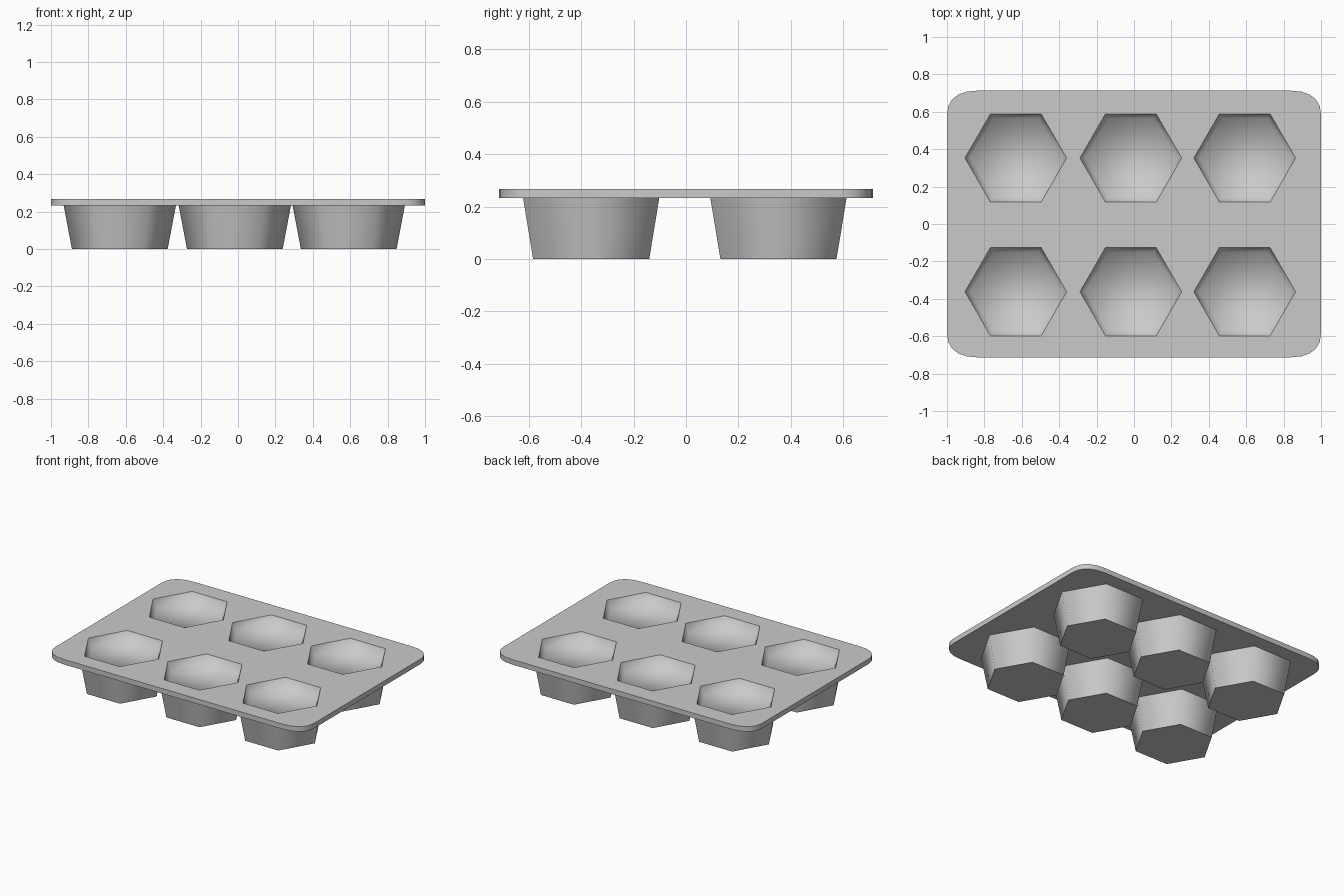
import bpy, bmesh
from math import cos, sin, pi, radians

cube = bpy.data.objects.get("Cube")
if cube:
    bpy.data.objects.remove(cube)

PLATE_BOTTOM, PLATE_TOP, FLOOR = 0.232, 0.267, 0.207
COLUMNS = {"right": -0.632, "middle": -0.017, "left": 0.592}
ROWS = {"front": -0.362, "back": 0.353}

grey = bpy.data.materials.new("plain grey")
grey.use_nodes = True
grey.diffuse_color = (0.59, 0.59, 0.59, 1)
grey.node_tree.nodes["Principled BSDF"].inputs["Base Color"].default_value = (0.59, 0.59, 0.59, 1)


def hexagon(bm, cx, cy, radius, z):
    return [bm.verts.new((cx + radius * cos(i * pi / 3), cy + radius * sin(i * pi / 3), z))
            for i in range(6)]


def rounded_outline(bm, z, steps=5):
    """Rectangle with full, slightly squared corners."""
    hx, hy, rx, ry = 1.0, 0.713, 0.165, 0.13
    verts = []
    for q, (sx, sy) in enumerate([(1, 1), (-1, 1), (-1, -1), (1, -1)]):
        for i in range(steps + 1):
            a = (q + i / steps) * pi / 2
            verts.append(bm.verts.new((sx * (hx - rx + rx * abs(cos(a)) ** 0.85),
                                       sy * (hy - ry + ry * abs(sin(a)) ** 0.85), z)))
    return verts


def bridge(bm, lower, upper):
    for i in range(len(lower)):
        j = (i + 1) % len(lower)
        bm.faces.new((lower[i], lower[j], upper[j], upper[i]))


def loop_edges(bm, verts):
    return [bm.edges.get(pair) or bm.edges.new(pair)
            for pair in zip(verts, verts[1:] + verts[:1])]


def finish(bm, name):
    mesh = bpy.data.meshes.new(name)
    bm.to_mesh(mesh)
    bm.free()
    mesh.materials.append(grey)
    obj = bpy.data.objects.new(name, mesh)
    bpy.context.collection.objects.link(obj)
    bpy.ops.object.select_all(action="DESELECT")
    obj.select_set(True)
    bpy.context.view_layer.objects.active = obj
    bpy.ops.object.shade_smooth_by_angle(angle=radians(70))


# Flat plate with six hexagonal openings
bm = bmesh.new()
outlines = []
for z, radius, up in ((PLATE_BOTTOM, 0.30, -1), (PLATE_TOP, 0.272, 1)):
    outline = rounded_outline(bm, z)
    edges = loop_edges(bm, outline)
    for cx in COLUMNS.values():
        for cy in ROWS.values():
            edges += loop_edges(bm, hexagon(bm, cx, cy, radius, z))
    filled = bmesh.ops.triangle_fill(bm, edges=edges, use_beauty=True, normal=(0, 0, up))
    for face in filled["geom"]:
        if isinstance(face, bmesh.types.BMFace):
            face.normal_update()
            if face.normal.z * up < 0:
                face.normal_flip()
    outlines.append(outline)
bridge(bm, *outlines)
finish(bm, "tray_plate")

# Tapered cups: outer wall and base, inner wall and raised floor
for row, cy in ROWS.items():
    for column, cx in COLUMNS.items():
        bm = bmesh.new()
        base = hexagon(bm, cx, cy, 0.256, 0)
        bridge(bm, base, hexagon(bm, cx, cy, 0.30, PLATE_BOTTOM))
        bm.faces.new(base[::-1])
        floor = hexagon(bm, cx, cy, 0.243, FLOOR)
        bridge(bm, hexagon(bm, cx, cy, 0.272, PLATE_TOP), floor)
        bm.faces.new(floor)
        finish(bm, f"cup_{row}_{column}")
